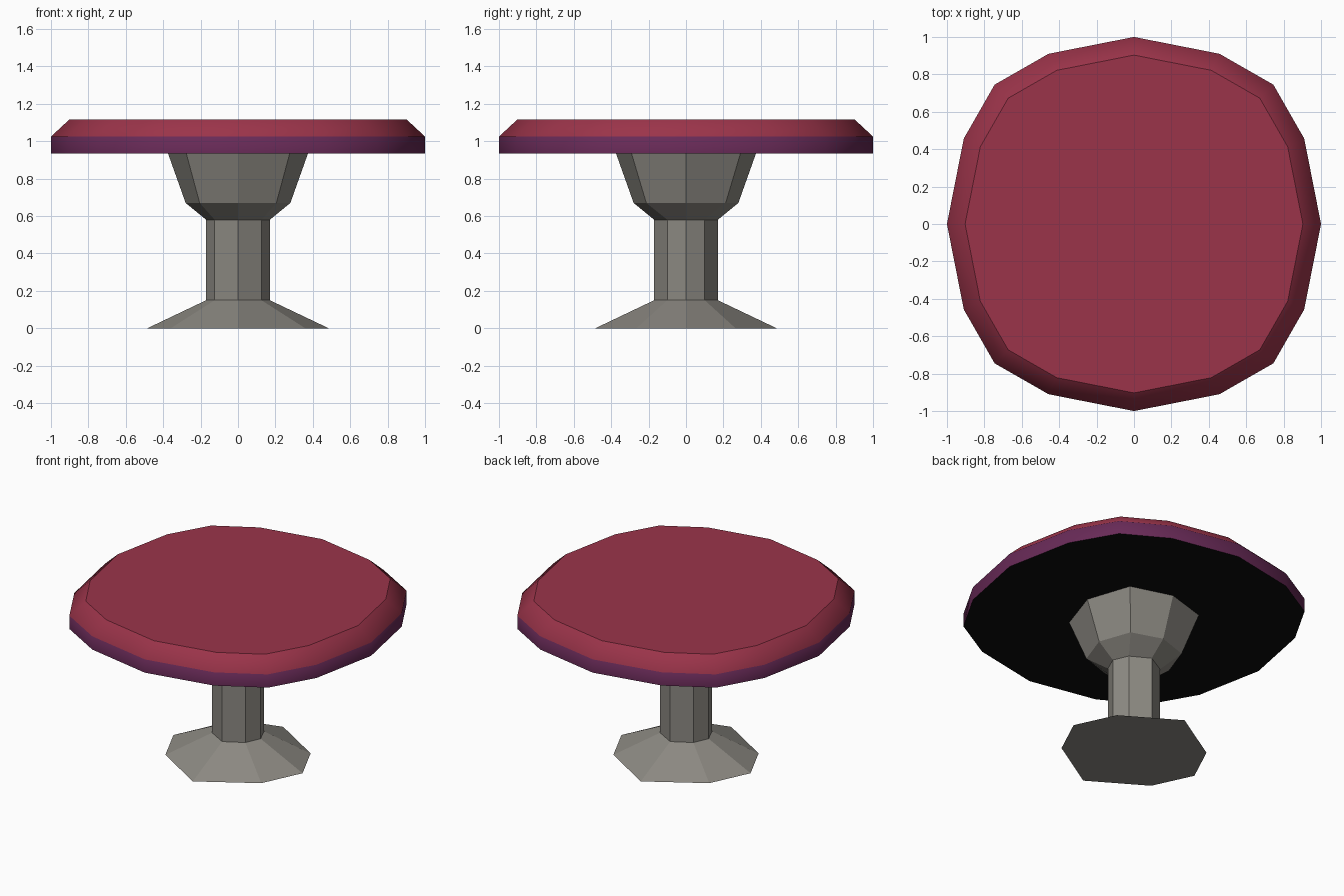
import bpy, bmesh

if "Cube" in bpy.data.objects:
    bpy.data.objects.remove(bpy.data.objects["Cube"])


def material(name, rgb):
    m = bpy.data.materials.new(name)
    m.diffuse_color = (*rgb, 1.0)
    m.use_nodes = True
    m.node_tree.nodes["Principled BSDF"].inputs["Base Color"].default_value = m.diffuse_color
    return m


RED = material("red_cushion", (0.328, 0.034, 0.068))
PURPLE = material("purple_rim", (0.138, 0.023, 0.095))
BLACK = material("black_underside", (0.004, 0.004, 0.004))
GREY = material("grey_metal", (0.262, 0.250, 0.223))


def mirrored(quarter):
    """Turn the points from +x towards +y (axis points included) into a full ring."""
    mid = quarter[1:-1]
    (ax, _), (_, by) = quarter[0], quarter[-1]
    return ([(ax, 0)] + mid + [(0, by)] + [(-x, y) for x, y in reversed(mid)]
            + [(-ax, 0)] + [(-x, -y) for x, y in mid] + [(0, -by)]
            + [(x, -y) for x, y in reversed(mid)])


def loft(name, rings, mats):
    """Skin a list of (z, outline) rings, capped at both ends."""
    bm = bmesh.new()
    loops = [[bm.verts.new((x, y, z)) for x, y in pts] for z, pts in rings]
    n = len(loops[0])
    for a, b in zip(loops, loops[1:]):
        for i in range(n):
            j = (i + 1) % n
            bm.faces.new((a[i], a[j], b[j], b[i]))
    bm.faces.new(loops[0][::-1])
    bm.faces.new(loops[-1])
    bm.normal_update()
    me = bpy.data.meshes.new(name)
    for m in mats:
        me.materials.append(m)
    ob = bpy.data.objects.new(name, me)
    bpy.context.collection.objects.link(ob)
    return ob, bm


# Seat: rounded-square disc with a bevelled top
def seat_ring(s):
    pts = [(1, 0), (0.91, 0.457), (0.745, 0.745), (0.457, 0.91), (0, 1)]
    return mirrored([(x * s, y * s) for x, y in pts])


seat, bm = loft("seat", [(0.935, seat_ring(1)), (1.025, seat_ring(1)),
                         (1.115, seat_ring(0.903))], [RED, PURPLE, BLACK])
for f in bm.faces:
    if f.normal.z < -0.9:
        f.material_index = 2
    elif abs(f.normal.z) < 0.1:
        f.material_index = 1
    # smooth sides, crisp edges around the flat top and bottom
    f.smooth = abs(f.normal.z) < 0.9
    if not f.smooth:
        for e in f.edges:
            e.smooth = False
bm.to_mesh(seat.data)
bm.free()

# Pedestal: faceted eight-sided foot, column and flared support
profile = [  # z, axis radius, corner x, corner y
    (0.0, 0.485, 0.36, 0.265),
    (0.15, 0.17, 0.125, 0.10),
    (0.58, 0.17, 0.125, 0.10),
    (0.67, 0.28, 0.205, 0.212),
    (0.937, 0.375, 0.277, 0.292),
]
rings = [(z, mirrored([(r, 0), (cx, cy), (0, r)])) for z, r, cx, cy in profile]
pedestal, bm = loft("pedestal", rings, [GREY])
bm.to_mesh(pedestal.data)
bm.free()
